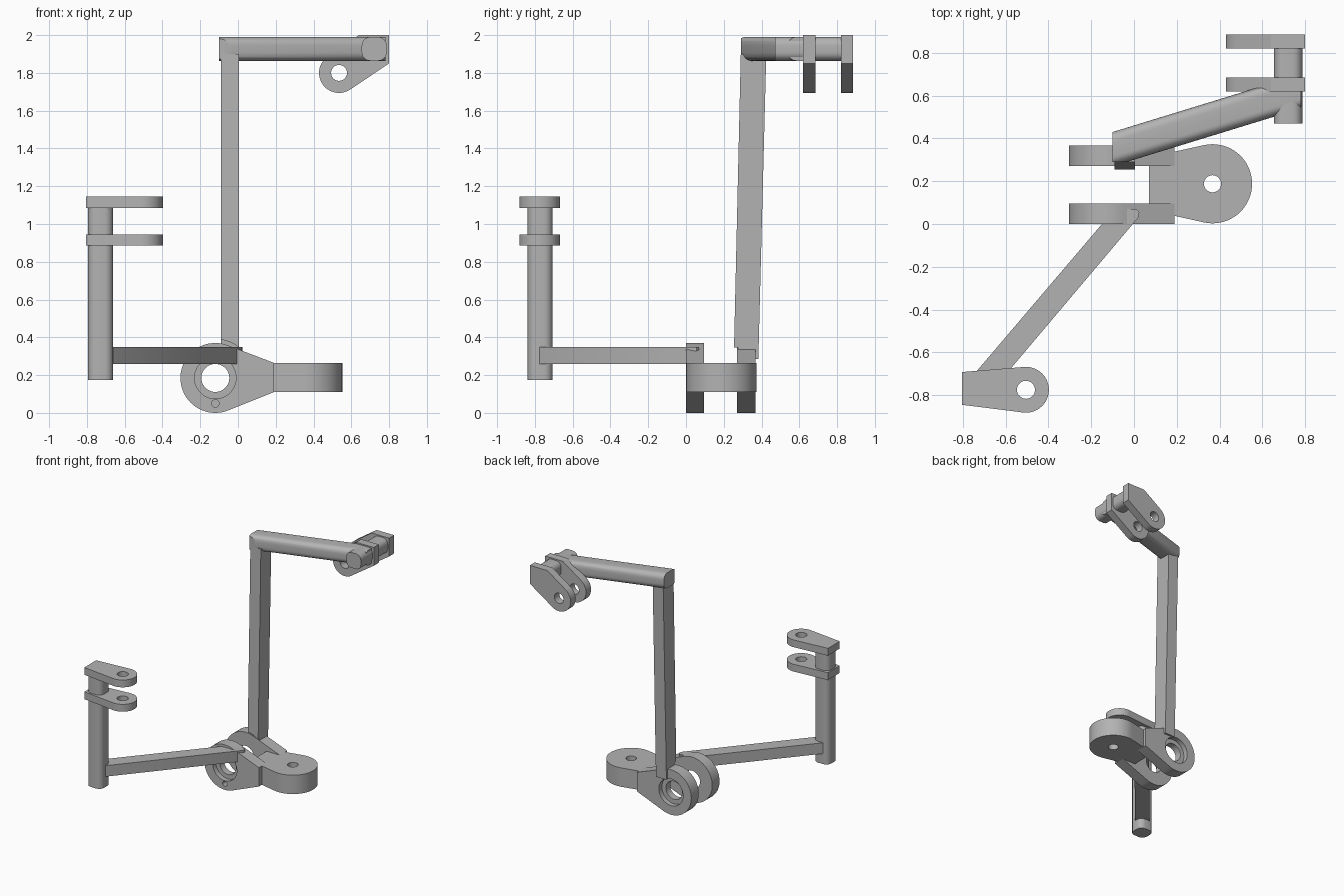
import bpy, bmesh, math
from mathutils import Vector
from mathutils.geometry import convex_hull_2d

cube = bpy.data.objects.get("Cube")
if cube:
    bpy.data.objects.remove(cube, do_unlink=True)

grey = bpy.data.materials.new("plain_grey")
grey.use_nodes = True
colour = (0.45, 0.45, 0.45, 1)
grey.diffuse_color = colour
grey.node_tree.nodes["Principled BSDF"].inputs["Base Color"].default_value = colour

# Where the outline's two axes and its depth go in space
PLANES = {
    "xy": lambda u, v, w: (u, v, w),
    "xz": lambda u, v, w: (u, w, v),
    "yz": lambda u, v, w: (w, u, v),
}


def circle(centre, radius, steps=48):
    return [(centre[0] + radius * math.cos(2 * math.pi * i / steps),
             centre[1] + radius * math.sin(2 * math.pi * i / steps)) for i in range(steps)]


def rounded(centre, width, height, radius, steps=6):
    pts = []
    for q, (sx, sy) in enumerate([(1, 1), (-1, 1), (-1, -1), (1, -1)]):
        cx = centre[0] + sx * (width / 2 - radius)
        cy = centre[1] + sy * (height / 2 - radius)
        for i in range(steps + 1):
            a = (q + i / steps) * math.pi / 2
            pts.append((cx + radius * math.cos(a), cy + radius * math.sin(a)))
    return pts


def prism(name, pts, lo, hi, plane, slide=(0, 0), clips=()):
    """Extrude an outline; slide shifts the far end, clips slice off (point, normal) sides."""
    place = PLANES[plane]
    bm = bmesh.new()
    near = [bm.verts.new(place(u, v, lo)) for u, v in pts]
    far = [bm.verts.new(place(u + slide[0], v + slide[1], hi)) for u, v in pts]
    bm.faces.new(near)
    bm.faces.new(far[::-1])
    for i in range(len(pts)):
        j = (i + 1) % len(pts)
        bm.faces.new((near[i], near[j], far[j], far[i]))
    for point, normal in clips:
        geom = bm.verts[:] + bm.edges[:] + bm.faces[:]
        bmesh.ops.bisect_plane(bm, geom=geom, plane_co=point, plane_no=normal, clear_outer=True)
        bmesh.ops.holes_fill(bm, edges=[e for e in bm.edges if e.is_boundary])
    bmesh.ops.recalc_face_normals(bm, faces=bm.faces)
    mesh = bpy.data.meshes.new(name)
    bm.to_mesh(mesh)
    bm.free()
    mesh.materials.append(grey)
    obj = bpy.data.objects.new(name, mesh)
    bpy.context.collection.objects.link(obj)
    return obj


def cut(obj, centre, radius, lo, hi, plane):
    """Drill a round hole and discard the cutter."""
    cutter = prism("cutter", circle(centre, radius), lo, hi, plane)
    cutter.hide_render = True
    mod = obj.modifiers.new("hole", "BOOLEAN")
    mod.operation = "DIFFERENCE"
    mod.solver = "EXACT"
    mod.object = cutter
    bpy.context.view_layer.objects.active = obj
    bpy.ops.object.modifier_apply(modifier=mod.name)
    bpy.data.objects.remove(cutter, do_unlink=True)


def lug(name, centre, radius, corners, lo, hi, plane, hole):
    """Round-ended tapering plate with a through hole."""
    pts = [Vector(p) for p in circle(centre, radius, 64) + corners]
    outline = [tuple(pts[i]) for i in convex_hull_2d(pts)]
    obj = prism(name, outline, lo, hi, plane)
    cut(obj, centre, hole, lo - 0.1, hi + 0.1, plane)
    return obj


parts = []

# Hub: two cheeks with counterbored holes
HUB = (-0.12, 0.185)
hub_corners = [(0.19, 0.11), (0.19, 0.265)]
for name, lo, hi, bore in [("front_hub_cheek", 0.0, 0.095, (-0.1, 0.04)),
                           ("back_hub_cheek", 0.27, 0.367, (0.327, 0.5))]:
    cheek = lug(name, HUB, 0.185, hub_corners, lo, hi, "xz", 0.074)
    cut(cheek, HUB, 0.11, *bore, "xz")
    if lo == 0.0:
        cut(cheek, (-0.12, 0.05), 0.02, -0.1, 0.05, "xz")
    parts.append(cheek)

# Flat pivot lug joining the cheeks
parts.append(lug("pivot_lug", (0.367, 0.188), 0.185, [(0.07, 0.065), (0.07, 0.312)],
                 0.11, 0.265, "xy", 0.04))

# Low arm reaching to the front post
low_arm = [(-0.75, -0.705), (-0.73, -0.775), (-0.66, -0.775), (0.02, 0.03),
           (0.025, 0.055), (0.01, 0.07), (-0.09, 0.07)]
parts.append(prism("low_arm", low_arm, 0.26, 0.35, "xy"))

# Front post with its two fork plates
parts.append(prism("front_post", rounded((-0.728, -0.772), 0.134, 0.132, 0.045), 0.175, 1.1, "xy"))
for name, lo in [("lower_post_plate", 0.885), ("upper_post_plate", 1.085)]:
    parts.append(lug(name, (-0.505, -0.775), 0.107, [(-0.805, -0.845), (-0.805, -0.692)],
                     lo, lo + 0.06, "xy", 0.042))

# Leaning upright, hollowed at its foot to clear the hub
upright = prism("upright", [(0.253, 0.29), (0.383, 0.285), (0.425, 1.9), (0.29, 1.9)],
                -0.09, 0.005, "yz")
cut(upright, HUB, 0.205, 0.1, 0.275, "xz")
parts.append(upright)

# High arm, squared off at both ends
parts.append(prism("high_arm", rounded((0.35, 1.927), 0.16, 0.126, 0.045), -0.1, 0.78, "yz",
                   slide=(0.27, 0),
                   clips=[((0, 0.29, 0), (0, -1, 0)), ((0, 0.638, 0), (0, 1, 0))]))

# Short cross rod with its two fork plates
parts.append(prism("cross_rod", rounded((0.721, 1.927), 0.132, 0.126, 0.045), 0.47, 0.84, "xz"))
for name, lo in [("inner_rod_plate", 0.62), ("outer_rod_plate", 0.82)]:
    parts.append(lug(name, (0.535, 1.8), 0.106, [(0.8, 1.85), (0.8, 2.0), (0.64, 2.0)],
                     lo, lo + 0.065, "xz", 0.042))

# Smooth the curved walls, keep the edges crisp
bpy.ops.object.select_all(action="DESELECT")
for part in parts:
    part.select_set(True)
bpy.context.view_layer.objects.active = parts[0]
bpy.ops.object.shade_smooth_by_angle(angle=math.radians(30))
